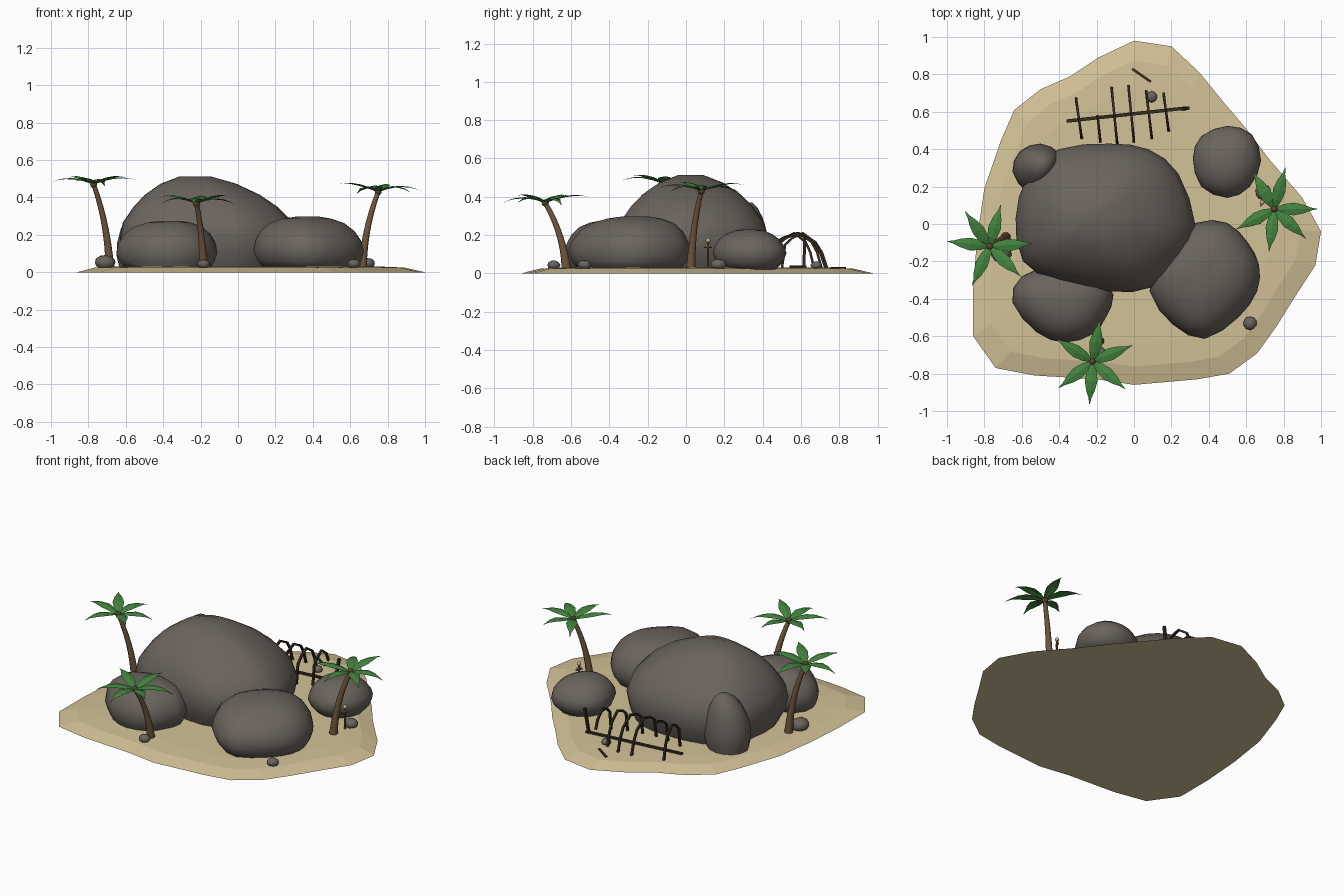
import bpy, bmesh, math, random
from mathutils import Vector

random.seed(4)
cube = bpy.data.objects.get("Cube")
if cube:
    bpy.data.objects.remove(cube, do_unlink=True)


def material(name, color):
    m = bpy.data.materials.new(name)
    m.use_nodes = True
    m.diffuse_color = (*color, 1)
    m.node_tree.nodes["Principled BSDF"].inputs["Base Color"].default_value = (*color, 1)
    return m


SAND = material("sand", (0.65, 0.54, 0.31))
STONE = material("stone", (0.148, 0.127, 0.11))
BARK = material("bark", (0.16, 0.09, 0.043))
LEAF = material("leaf", (0.055, 0.23, 0.048))
HUSK = material("husk", (0.12, 0.053, 0.026))
TIMBER = material("dark timber", (0.037, 0.025, 0.015))
BONE = material("bone", (0.53, 0.43, 0.26))


def finish(bm, name, mat, smooth=None):
    bmesh.ops.recalc_face_normals(bm, faces=bm.faces)
    mesh = bpy.data.meshes.new(name)
    bm.to_mesh(mesh)
    bm.free()
    mesh.materials.append(mat)
    obj = bpy.data.objects.new(name, mesh)
    bpy.context.collection.objects.link(obj)
    if smooth:
        bpy.ops.object.select_all(action='DESELECT')
        obj.select_set(True)
        bpy.context.view_layer.objects.active = obj
        bpy.ops.object.shade_smooth_by_angle(angle=math.radians(smooth))


def loft(bm, rings):
    """Skin closed rings of equal length and cap both ends."""
    loops = [[bm.verts.new(p) for p in ring] for ring in rings]
    n = len(loops[0])
    for a, b in zip(loops, loops[1:]):
        for i in range(n):
            j = (i + 1) % n
            bm.faces.new((a[i], a[j], b[j], b[i]))
    bm.faces.new(loops[0][::-1])
    bm.faces.new(loops[-1])


def tube(bm, path, radii, sides):
    """Sweep a polygon along a path."""
    path = [Vector(p) for p in path]
    rings = []
    for i, p in enumerate(path):
        d = (path[min(i + 1, len(path) - 1)] - path[max(i - 1, 0)]).normalized()
        up = Vector((0, 0, 1)) if abs(d.z) < 0.5 and abs(d.x) > abs(d.y) else Vector((1, 0, 0))
        u = d.cross(up).normalized()
        v = d.cross(u)
        angles = [math.tau * (k + 0.5) / sides for k in range(sides)]
        rings.append([p + (u * math.cos(a) + v * math.sin(a)) * radii[i] for a in angles])
    loft(bm, rings)


def rounded(pts):
    """Double the points of a closed outline with smooth midpoints."""
    out, n = [], len(pts)
    for i in range(n):
        a, b, c, d = (Vector(pts[(i + k) % n]) for k in (-1, 0, 1, 2))
        out += [b, (9 * (b + c) - a - d) / 16]
    return out


# Sand island with a sloping beach
shore = [(0, .98), (.2, .95), (.35, .81), (.48, .65), (.6, .51), (.72, .35), (.9, .14),
         (1, -.04), (.97, -.22), (.86, -.39), (.76, -.55), (.66, -.69), (.51, -.8),
         (.34, -.83), (0, -.86), (-.2, -.83), (-.53, -.81), (-.74, -.77), (-.86, -.6),
         (-.86, -.35), (-.84, -.08), (-.8, .19), (-.71, .45), (-.64, .61), (-.5, .72),
         (-.34, .79), (-.19, .89)]
bm = bmesh.new()
loft(bm, [[(x * s, y * s + 0.02 * (1 - s), z) for x, y in shore]
          for s, z in ((1, 0), (.89, .025), (.75, .031))])
finish(bm, "sand_island", SAND)

# Boulders, lofted from a footprint up to an offset peak
PEAKED = ((.88, 0), (.96, .15), (1, .33), (.95, .5), (.8, .67), (.64, .8), (.42, .92), (.17, 1))
DOME = ((.84, 0), (.94, .15), (1, .33), (.96, .53), (.85, .72), (.68, .87), (.44, .96), (.2, 1))
ROUND = ((.7, 0), (.9, .18), (1, .4), (.95, .58), (.82, .75), (.63, .88), (.4, .97), (.18, 1))
EGG = ((.88, 0), (1, .2), (.98, .4), (.87, .6), (.7, .78), (.46, .92), (.2, 1))


def boulder(name, outline, peak, height, profile):
    pts = rounded(outline)
    mid = sum(pts, Vector((0, 0))) / len(pts)
    base = 0.02
    rings = []
    for s, t in profile:
        c = mid.lerp(Vector(peak), t ** 3)
        rings.append([(*(c + (p - mid) * s), base + t * (height - base)) for p in pts])
    bm = bmesh.new()
    loft(bm, rings)
    finish(bm, name, STONE, 60)


boulder("main_boulder", [(.33, 0), (.27, -.17), (.09, -.34), (-.12, -.36), (-.4, -.31),
                         (-.59, -.2), (-.63, .03), (-.57, .25), (-.4, .4), (-.13, .43),
                         (.08, .4), (.24, .27)], (-.23, .025), .513, PEAKED)
boulder("front_left_boulder", [(-.65, -.42), (-.6, -.28), (-.4, -.22), (-.2, -.26), (-.11, -.38),
                               (-.15, -.5), (-.22, -.59), (-.37, -.635), (-.52, -.58)],
        (-.36, -.41), .275, DOME)
boulder("front_right_boulder", [(.33, .005), (.5, .005), (.61, -.1), (.67, -.22), (.66, -.36),
                                (.56, -.5), (.38, -.615), (.21, -.54), (.085, -.36), (.14, -.14)],
        (.38, -.26), .298, DOME)
boulder("back_right_boulder", [(.315, .35), (.36, .47), (.5, .525), (.63, .48), (.68, .34),
                               (.62, .2), (.5, .14), (.36, .2)], (.49, .33), .23, ROUND)
boulder("egg_boulder", [(-.65, .28), (-.61, .39), (-.5, .43), (-.4, .38), (-.39, .29),
                        (-.46, .19), (-.57, .17)], (-.49, .32), .37, EGG)

# Pebbles
for i, (x, y, r) in enumerate([(.62, -.53, .036), (-.71, -.15, .056), (.095, .68, .03),
                               (-.185, -.69, .034), (.69, .17, .042)]):
    bm = bmesh.new()
    bmesh.ops.create_icosphere(bm, subdivisions=2, radius=r)
    for v in bm.verts:
        v.co *= random.uniform(.95, 1.05)
        v.co = (v.co.x + x, v.co.y + y, v.co.z * .72 + .03 + r * .4)
    finish(bm, f"pebble_{i + 1}", STONE, 60)


# Palms: bent trunk, husk knob and six arched fronds
def palm(name, base, top, headings):
    base, top = Vector(base), Vector(top)
    bend = base.lerp(top, .15)
    bend.z = base.lerp(top, .55).z
    steps = [k / 7 for k in range(8)]
    bm = bmesh.new()
    tube(bm, [base * (1 - t) ** 2 + bend * 2 * t * (1 - t) + top * t * t for t in steps],
         [.027 - .014 * t ** .6 for t in steps], 8)
    finish(bm, name + "_trunk", BARK, 50)

    bm = bmesh.new()
    bmesh.ops.create_icosphere(bm, subdivisions=2, radius=.019)
    bmesh.ops.translate(bm, verts=bm.verts, vec=top)
    finish(bm, name + "_husk", HUSK, 60)

    bm = bmesh.new()
    for heading in headings:
        a = math.radians(heading)
        out, side = Vector((math.cos(a), math.sin(a), 0)), Vector((-math.sin(a), math.cos(a), 0))
        tip = random.uniform(-.03, .03)
        rows = []
        for s, w in ((.02, .008), (.22, .026), (.45, .034), (.68, .023), (.85, .008), (1, .001)):
            rise = .11 * s * (1 - s) + tip * s * s + .015 * s
            c = top + out * .23 * s + Vector((0, 0, rise))
            fold = Vector((0, 0, -w * .2))
            rows.append([bm.verts.new(q) for q in (c - side * w + fold, c, c + side * w + fold)])
        for p, q in zip(rows, rows[1:]):
            for i in (0, 1):
                bm.faces.new((p[i], q[i], q[i + 1], p[i + 1]))
    finish(bm, name + "_fronds", LEAF)


palm("right_palm", (.665, .025, .02), (.75, .08, .43), (75, 0, -43, -97, -152, -240))
palm("left_palm", (-.685, -.07, .02), (-.772, -.12, .47), (75, 4, -44, -114, -187, -235))
palm("front_palm", (-.185, -.625, .02), (-.222, -.735, .368), (80, 22, -40, -94, -142, -212))

# Wreck: keel on the sand, end post, arched ribs and a loose plank
bm = bmesh.new()
tube(bm, [(-.36, .55, .032), (.28, .62, .032)], [.013] * 2, 4)
tube(bm, [(.262, .615, .02), (.29, .62, .185)], [.011] * 2, 4)
finish(bm, "wreck_keel", TIMBER)
bm = bmesh.new()
tube(bm, [(-.01, .83, .026), (.09, .76, .026)], [.01] * 2, 4)
finish(bm, "loose_plank", TIMBER)

ARCH = ((0, .02), (.08, .15), (.25, .185), (.5, .21), (.78, .165), (.9, .11), (1, .02))
for i, (x, y0, y1, parts) in enumerate([(-.295, .46, .67, 7), (-.195, .44, .72, 4),
                                        (-.105, .43, .73, 7), (-.015, .44, .74, 7),
                                        (.08, .46, .71, 7), (.17, .5, .72, 6)]):
    bm = bmesh.new()
    path = [(x + .015 - .03 * t, y0 + (y1 - y0) * t, z) for t, z in ARCH[:parts]]
    tube(bm, path, [.009] * parts, 4)
    finish(bm, f"wreck_rib_{i + 1}", TIMBER)

# Marker stake with crossbar and bone head
bm = bmesh.new()
tube(bm, [(.685, .115, .02), (.685, .115, .17)], [.006] * 2, 6)
tube(bm, [(.677, .095, .135), (.693, .135, .135)], [.005] * 2, 4)
finish(bm, "marker_stake", BARK)
bm = bmesh.new()
bmesh.ops.create_icosphere(bm, subdivisions=2, radius=.013)
bmesh.ops.translate(bm, verts=bm.verts, vec=(.685, .115, .172))
tube(bm, [(.681, .1, .145), (.689, .13, .145)], [.006] * 2, 4)
finish(bm, "marker_head", BONE, 60)
